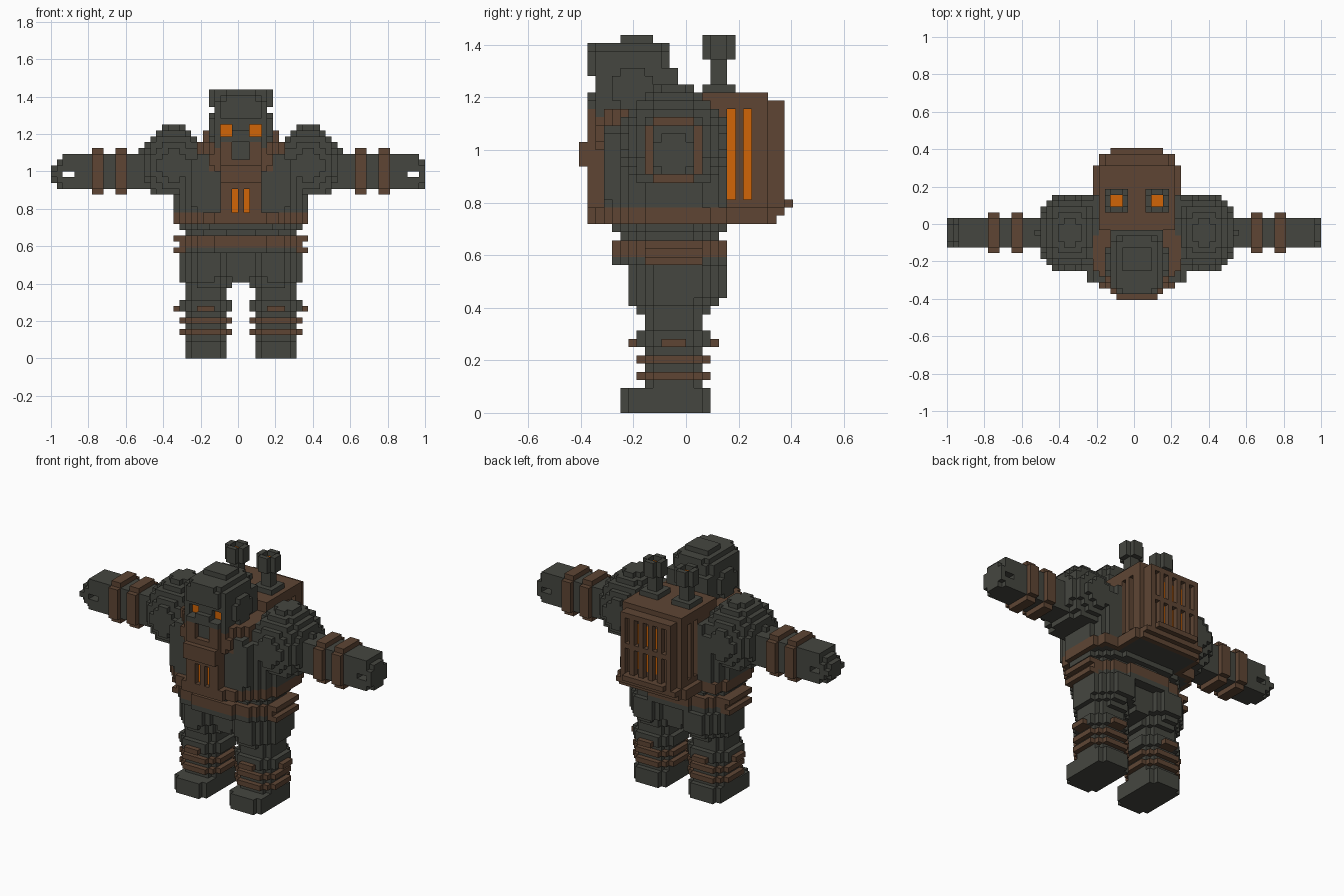
import bpy, bmesh

if "Cube" in bpy.data.objects:
    bpy.data.objects.remove(bpy.data.objects["Cube"])

U = 1 / 32                      # edge of one cube
COLOURS = {"dark_iron": (0.060, 0.062, 0.051, 1), "rust_brown": (0.112, 0.060, 0.034, 1),
           "furnace_orange": (0.64, 0.13, 0.002, 1)}
G, B, O = 0, 1, 2
mats = []
for n, c in COLOURS.items():
    m = bpy.data.materials.new(n)
    m.diffuse_color = c
    m.use_nodes = True
    m.node_tree.nodes["Principled BSDF"].inputs["Base Color"].default_value = m.diffuse_color
    mats.append(m)

cells = {}                      # cube position -> (part, colour); later paint wins


def put(part, col, x, y, z, mirror=False):
    cells[x, y, z] = ("left_" + part if mirror else part, col)
    if mirror and -x < 32:      # the body is symmetric about the middle of cube x = 0
        cells[-x, y, z] = ("right_" + part, col)


def box(part, col, xr, yr, zr, cut=0, axis=2, mirror=False):
    """Box of cubes; 'cut' bevels the four edges running along 'axis'."""
    rs = (xr, yr, zr)
    a, b = [i for i in range(3) if i != axis]
    for x in range(*xr):
        for y in range(*yr):
            for z in range(*zr):
                p = (x, y, z)
                da = min(p[a] - rs[a][0], rs[a][1] - 1 - p[a])
                db = min(p[b] - rs[b][0], rs[b][1] - 1 - p[b])
                if da + db >= cut:
                    put(part, col, x, y, z, mirror)


def drum(part, col, cx, cy, rx, ry, zr, power=2.0, ymax=13):
    """Upright elliptic drum of cubes."""
    for x in range(-32, 32):
        for y in range(-13, ymax):
            if abs((x + .5 - cx) / rx) ** power + abs((y + .5 - cy) / ry) ** power <= 1:
                for z in range(*zr):
                    put(part, col, x, y, z)


def erase(xr, yr, zr):
    for x in range(*xr):
        for y in range(*yr):
            for z in range(*zr):
                cells.pop((x, y, z), None)
                cells.pop((-x, y, z), None)


# Torso
drum("torso", G, .5, -1.5, 11.6, 8.8, (25, 34), 2.4, 5)
drum("torso", G, .5, -1.5, 10.5, 7.8, (34, 36), 2.4, 5)
box("chest_plate", G, (-8, -3), (-10, -8), (25, 35), 1, 1, mirror=True)

# Shoulders
for x in range(-17, -5):
    for y in range(-9, 6):
        for z in range(28, 40):
            d = abs((x + 11.5) / 6) ** 1.9 + abs((y + 2) / 6.8) ** 1.9 + abs((z - 32.5) / 6.9) ** 1.9
            if d <= 1:
                put("shoulder", G, x, y, z, True)

# Arms, with two bands and a slotted hand
box("arm", G, (-30, -14), (-4, 1), (29, 35), 0, 0, mirror=True)
box("arm", G, (-31, -30), (-4, 1), (29, 34), 1, 0, mirror=True)
box("arm", G, (-32, -31), (-4, 1), (30, 33), 1, 0, mirror=True)
for x in (-25, -21):
    box("arm_band", B, (x, x + 2), (-5, 2), (28, 36), 1, 0, mirror=True)
erase((-30, -28), (-4, 1), (31, 32))

# Collar and front furnace panel with sunken windows
box("collar", B, (-7, 8), (-10, 0), (32, 37), 2)
box("collar", B, (-5, 6), (-11, -10), (32, 36), 1, 1)
box("furnace_panel", B, (-3, 4), (-12, -9), (25, 37))
box("furnace_panel", B, (-3, 4), (-13, -12), (30, 33))
erase((-1, 0), (-12, -11), (25, 29))
box("furnace_window", O, (-1, 0), (-11, -10), (25, 29), mirror=True)

# Main belt: brown rim around a dark floor
drum("main_belt", B, .5, -1, 11.8, 11.1, (23, 25), 2.1, 5)
box("main_belt", B, (-7, 8), (0, 10), (23, 25))
box("main_belt", B, (-6, 7), (10, 11), (23, 25))
box("main_belt", B, (-6, 7), (11, 12), (24, 25))
drum("torso_floor", G, .5, -1, 10.6, 9.8, (23, 24), 2.1, 4)
box("torso_floor", G, (-6, 7), (0, 10), (23, 24))

# Boiler backpack with recessed side windows and rear grille
box("boiler", B, (-6, 7), (-1, 10), (25, 39))
box("boiler", B, (-5, 6), (10, 12), (25, 38))
for y in (5, 7):
    erase((-6, -5), (y, y + 1), (26, 37))
    box("boiler_side_window", O, (-5, -4), (y, y + 1), (26, 37), mirror=True)
for x in (0, 2, 4):
    erase((x, x + 1), (11, 12), (26, 37))
    if x < 4:
        box("rear_window", O, (x, x + 1), (10, 11), (27, 36), mirror=True)
box("grille_bar", B, (-5, 6), (11, 12), (31, 32))
box("boiler_ledge", B, (-4, 5), (11, 13), (25, 26))

# Chimneys with glowing mouths
box("chimney", G, (-5, -1), (2, 6), (39, 40), mirror=True)
box("chimney", G, (-4, -2), (3, 5), (40, 43), mirror=True)
box("chimney_cap", G, (-5, -1), (2, 6), (43, 46), 1, mirror=True)
erase((-4, -2), (3, 5), (45, 46))
box("chimney_glow", O, (-4, -2), (3, 5), (44, 45), mirror=True)

# Head: hood, face, ear plates, nose, mouth and sunken eyes
box("head", G, (-4, 5), (-11, -1), (36, 42))
box("jaw", G, (-3, 4), (-11, -1), (34, 36))
box("hood", G, (-4, 5), (-12, -2), (41, 44), 1)
box("hood", G, (-3, 4), (-12, -2), (44, 45), 1)
box("hood", G, (-2, 3), (-8, -4), (45, 46))
box("ear_plate", G, (-5, -4), (-9, -4), (37, 42), 1, 0, mirror=True)
box("nose", G, (-1, 2), (-12, -11), (37, 39))
box("nose", G, (-3, 4), (-12, -11), (37, 38))
erase((-1, 2), (-12, -11), (34, 37))
erase((-3, -1), (-11, -10), (38, 40))
box("eye", O, (-3, -1), (-10, -9), (38, 40), mirror=True)

# Waist and hip belt
drum("waist", G, .5, -2, 10.8, 7.2, (22, 23), 2.2)
drum("waist", G, .5, -2, 10, 5.6, (21, 22), 2.3)
drum("hips", G, .5, -2, 10.8, 7.2, (18, 19), 2.1)
drum("hip_belt", B, .5, -2, 10.8, 7.2, (19, 21), 2.1)
box("hip_stud", B, (-11, -9), (-5, 2), (18, 21), mirror=True)
erase((-11, -10), (-5, 2), (19, 20))

# Thighs
box("thigh", G, (-10, 0), (-7, 5), (14, 18), 3, mirror=True)
box("thigh", G, (-10, -1), (-7, 4), (13, 14), 3, mirror=True)
box("thigh", G, (-9, -1), (-6, 3), (12, 13), 2, mirror=True)
box("crotch", G, (-1, 2), (-5, 3), (13, 19))

# Shins, knee guards, bands and feet
box("shin", G, (-9, -2), (-5, 2), (0, 13), 1, mirror=True)
box("knee", G, (-10, -1), (-6, 3), (8, 10), 2, mirror=True)
box("knee_stud", B, (-11, -9), (-3, 0), (8, 9), mirror=True)
box("knee_stud", B, (-7, -4), (-7, 4), (8, 9), mirror=True)
for z in (6, 4):
    box("shin_band", B, (-10, -1), (-6, 3), (z, z + 1), 2, mirror=True)
box("foot", G, (-9, -2), (-8, 3), (0, 3), 1, mirror=True)

# Turn the cubes into one skin mesh per part, keeping only exposed faces
SIDES = {(1, 0, 0): [(1, 0, 0), (1, 1, 0), (1, 1, 1), (1, 0, 1)],
         (-1, 0, 0): [(0, 0, 0), (0, 0, 1), (0, 1, 1), (0, 1, 0)],
         (0, 1, 0): [(0, 1, 0), (0, 1, 1), (1, 1, 1), (1, 1, 0)],
         (0, -1, 0): [(0, 0, 0), (1, 0, 0), (1, 0, 1), (0, 0, 1)],
         (0, 0, 1): [(0, 0, 1), (1, 0, 1), (1, 1, 1), (0, 1, 1)],
         (0, 0, -1): [(0, 0, 0), (0, 1, 0), (1, 1, 0), (1, 0, 0)]}
parts = {}
for p, (part, col) in cells.items():
    for d, corners in SIDES.items():
        if (p[0] + d[0], p[1] + d[1], p[2] + d[2]) not in cells:
            quad = [tuple(p[i] + c[i] for i in range(3)) for c in corners]
            parts.setdefault(part, []).append((quad, col))
for part, quads in parts.items():
    bm = bmesh.new()
    verts = {}
    for quad, col in quads:
        for q in quad:
            if q not in verts:
                verts[q] = bm.verts.new([v * U for v in q])
        bm.faces.new([verts[q] for q in quad]).material_index = col
    me = bpy.data.meshes.new(part)
    for m in mats:
        me.materials.append(m)
    bm.to_mesh(me)
    bm.free()
    bpy.context.collection.objects.link(bpy.data.objects.new(part, me))
